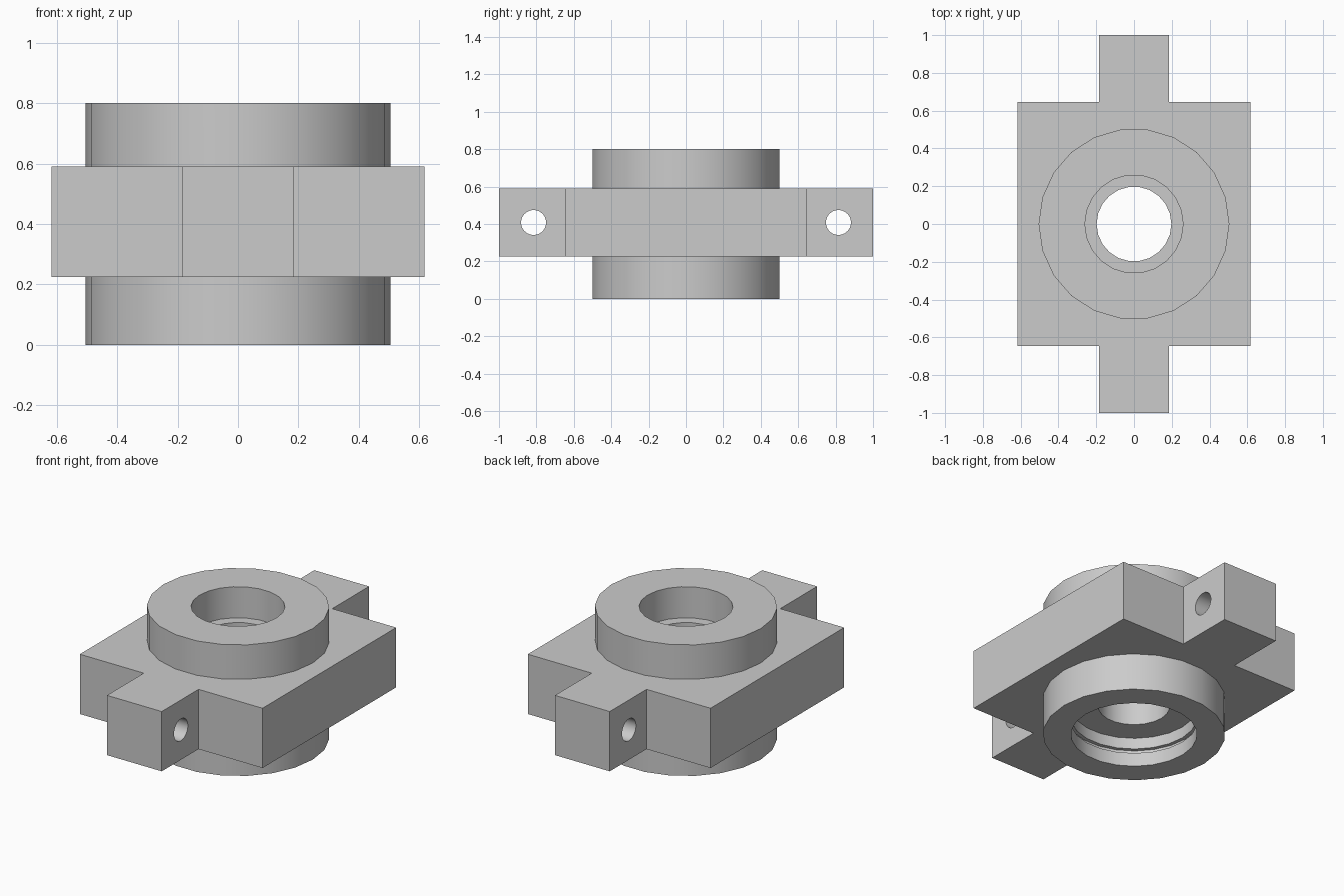
import bpy, bmesh, math
from mathutils import Matrix

cube = bpy.data.objects.get("Cube")
if cube:
    bpy.data.objects.remove(cube, do_unlink=True)

SIDES = 22
Z_LOW, Z_HIGH, HEIGHT = 0.225, 0.59, 0.8

metal = bpy.data.materials.new("plain grey")
metal.use_nodes = True
GREY = (0.6, 0.6, 0.6, 1)
metal.diffuse_color = GREY
metal.node_tree.nodes["Principled BSDF"].inputs["Base Color"].default_value = GREY


def add_object(name, bm):
    bmesh.ops.recalc_face_normals(bm, faces=bm.faces)
    mesh = bpy.data.meshes.new(name)
    bm.to_mesh(mesh)
    bm.free()
    mesh.materials.append(metal)
    obj = bpy.data.objects.new(name, mesh)
    bpy.context.collection.objects.link(obj)
    return obj


def lathe(name, profile):
    """Solid of revolution about z from (radius, height) pairs, capped at both ends."""
    bm = bmesh.new()
    rings = []
    for r, z in profile:
        rings.append([bm.verts.new((r * math.cos(a), r * math.sin(a), z))
                      for a in (math.tau * i / SIDES for i in range(SIDES))])
    for low, high in zip(rings, rings[1:]):
        for i in range(SIDES):
            j = (i + 1) % SIDES
            bm.faces.new((low[i], low[j], high[j], high[i]))
    bm.faces.new(rings[0])
    bm.faces.new(rings[-1])
    return add_object(name, bm)


def combine(target, tool, operation):
    mod = target.modifiers.new(operation.title(), 'BOOLEAN')
    mod.operation = operation
    mod.solver = 'EXACT'
    mod.object = tool
    bpy.context.view_layer.objects.active = target
    bpy.ops.object.modifier_apply(modifier=mod.name)
    bpy.data.objects.remove(tool, do_unlink=True)


# Plate with a lug at the front and the back
half = [(0.185, -1), (0.185, -0.645), (0.617, -0.645)]
right = half + [(x, -y) for x, y in reversed(half)]
outline = right + [(-x, y) for x, y in reversed(right)]
bm = bmesh.new()
base = bm.faces.new([bm.verts.new((x, y, Z_LOW)) for x, y in outline])
top = bmesh.ops.extrude_face_region(bm, geom=[base])["geom"]
bmesh.ops.translate(bm, vec=(0, 0, Z_HIGH - Z_LOW),
                    verts=[v for v in top if isinstance(v, bmesh.types.BMVert)])
housing = add_object("bearing_housing", bm)

# Round collar through the plate
combine(housing, lathe("collar", [(0.505, 0), (0.505, HEIGHT)]), 'UNION')

# Stepped bore with a retaining-ring groove near the bottom
bore = [(0.35, -0.1), (0.35, 0.083), (0.372, 0.083), (0.372, 0.11), (0.35, 0.11),
        (0.35, 0.178), (0.198, 0.178), (0.198, 0.61), (0.26, 0.61), (0.26, HEIGHT + 0.1)]
combine(housing, lathe("bore_cutter", bore), 'DIFFERENCE')

# Cross holes through the lugs
for y in (-0.815, 0.815):
    pin = lathe("pin_cutter", [(0.067, -0.4), (0.067, 0.4)])
    pin.data.transform(Matrix.Translation((0, y, 0.408)) @ Matrix.Rotation(math.pi / 2, 4, 'Y'))
    combine(housing, pin, 'DIFFERENCE')

# Smooth round walls, crisp edges
bpy.ops.object.select_all(action='DESELECT')
housing.select_set(True)
bpy.context.view_layer.objects.active = housing
bpy.ops.object.shade_smooth_by_angle(angle=math.radians(30))
